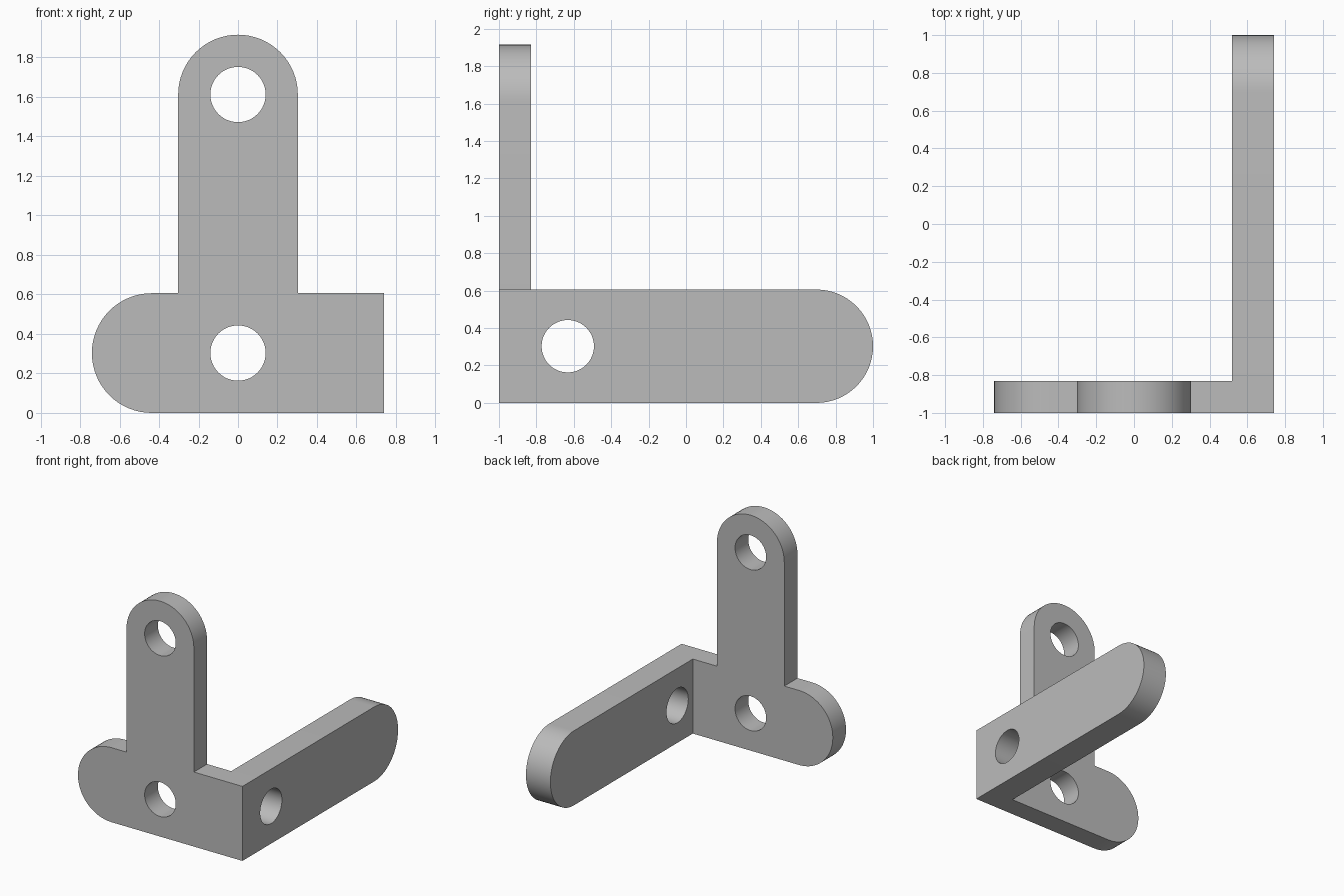
import bpy, bmesh
from math import sin, cos, pi
from mathutils import Vector

if "Cube" in bpy.data.objects:
    bpy.data.objects.remove(bpy.data.objects["Cube"], do_unlink=True)

R = 0.303        # rounded end radius, half the strip width
HOLE = 0.14      # bolt hole radius
FRONT, BACK = -1.0, 1.0
PLATE_BACK = -0.83
LEFT, RIGHT = -0.74, 0.74
ARM_INNER = 0.52
TOP = 1.915

grey = bpy.data.materials.new("plain grey")
grey.use_nodes = True
colour = (0.5, 0.5, 0.5, 1)
grey.diffuse_color = colour
grey.node_tree.nodes["Principled BSDF"].inputs["Base Color"].default_value = colour


def arc(u, v, r, start, end, n=32):
    return [(u + r * cos(start + (end - start) * i / n),
             v + r * sin(start + (end - start) * i / n)) for i in range(n + 1)]


def prism(name, outline, axis, low, high):
    """Extrude a (u, z) outline along x or y."""
    def place(u, v, d):
        return (u, d, v) if axis == "y" else (d, u, v)
    bm = bmesh.new()
    face = bm.faces.new([bm.verts.new(place(u, v, low)) for u, v in outline])
    grown = bmesh.ops.extrude_face_region(bm, geom=[face])["geom"]
    bmesh.ops.translate(bm, vec=Vector(place(0, 0, high - low)),
                        verts=[g for g in grown if isinstance(g, bmesh.types.BMVert)])
    bmesh.ops.recalc_face_normals(bm, faces=bm.faces)
    mesh = bpy.data.meshes.new(name)
    bm.to_mesh(mesh)
    bm.free()
    mesh.materials.append(grey)
    obj = bpy.data.objects.new(name, mesh)
    bpy.context.collection.objects.link(obj)
    return obj


def combine(target, other, operation):
    mod = target.modifiers.new(operation.lower(), "BOOLEAN")
    mod.object, mod.operation, mod.solver = other, operation, "EXACT"
    bpy.context.view_layer.objects.active = target
    bpy.ops.object.modifier_apply(modifier=mod.name)
    bpy.data.objects.remove(other, do_unlink=True)


# Front plate with its upright tab, drawn as one outline
plate_outline = ([(RIGHT, 0), (RIGHT, 2 * R), (R, 2 * R)]
                 + arc(0, TOP - R, R, 0, pi)
                 + [(-R, 2 * R)]
                 + arc(LEFT + R, R, R, pi / 2, 3 * pi / 2))
bracket = prism("corner_bracket", plate_outline, "y", FRONT, PLATE_BACK)

# Side arm running back from the corner
arm_outline = [(FRONT, 2 * R), (FRONT, 0)] + arc(BACK - R, R, R, -pi / 2, pi / 2)
combine(bracket, prism("side_arm", arm_outline, "x", ARM_INNER, RIGHT), "UNION")

# Bolt holes: two through the plate, one through the arm
for axis, u, v, low, high in (("y", 0, R, FRONT, PLATE_BACK),
                              ("y", 0, TOP - R, FRONT, PLATE_BACK),
                              ("x", -0.632, R, ARM_INNER, RIGHT)):
    ring = arc(u, v, HOLE, 0, 2 * pi, 48)[:-1]
    combine(bracket, prism("hole_cutter", ring, axis, low - 0.1, high + 0.1), "DIFFERENCE")

# Smooth curved walls, sharp edges
bpy.ops.object.select_all(action="DESELECT")
bracket.select_set(True)
bpy.context.view_layer.objects.active = bracket
bpy.ops.object.shade_smooth_by_angle()
